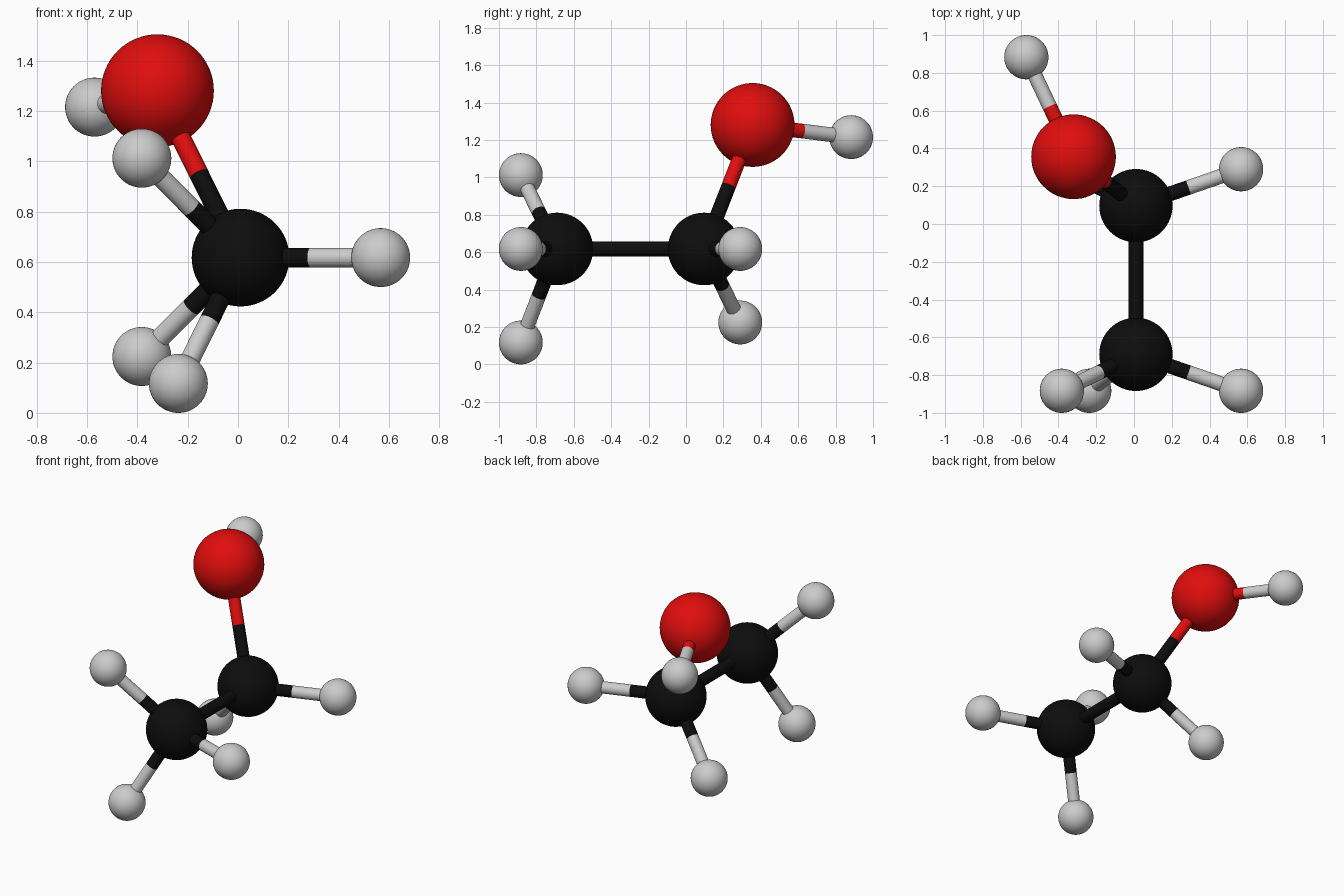
import bpy
from mathutils import Vector

if "Cube" in bpy.data.objects:
    bpy.data.objects.remove(bpy.data.objects["Cube"])


def colour(name, rgb):
    m = bpy.data.materials.new(name)
    m.diffuse_color = (*rgb, 1)
    m.use_nodes = True
    m.node_tree.nodes["Principled BSDF"].inputs["Base Color"].default_value = m.diffuse_color
    return m


# element: (radius, material); hydrogen stays plain grey
KINDS = {
    "carbon": (0.194, colour("black", (0.004, 0.004, 0.004))),
    "oxygen": (0.224, colour("red", (0.75, 0.004, 0.004))),
    "hydrogen": (0.117, None),
}
BOND_RADIUS = 0.039

ATOMS = {
    "carbon_front": (0.01, -0.69, 0.617),
    "carbon_back": (0.01, 0.097, 0.617),
    "oxygen": (-0.32, 0.356, 1.28),
    "hydrogen_front_right": (0.567, -0.883, 0.617),
    "hydrogen_front_top": (-0.382, -0.883, 1.012),
    "hydrogen_front_bottom": (-0.237, -0.883, 0.117),
    "hydrogen_back_right": (0.567, 0.29, 0.617),
    "hydrogen_back_bottom": (-0.382, 0.29, 0.224),
    "hydrogen_on_oxygen": (-0.57, 0.883, 1.215),
}

BONDS = [
    ("carbon_front", "carbon_back"),
    ("carbon_front", "hydrogen_front_right"),
    ("carbon_front", "hydrogen_front_top"),
    ("carbon_front", "hydrogen_front_bottom"),
    ("carbon_back", "hydrogen_back_right"),
    ("carbon_back", "hydrogen_back_bottom"),
    ("carbon_back", "oxygen"),
    ("oxygen", "hydrogen_on_oxygen"),
]


def finish(name, mat):
    ob = bpy.context.object
    ob.name = name
    if mat:
        ob.data.materials.append(mat)
    bpy.ops.object.shade_smooth_by_angle()


def half_bond(atom, other):
    a, b = Vector(ATOMS[atom]), Vector(ATOMS[other])
    mid = (a + b) / 2
    d = mid - a
    bpy.ops.mesh.primitive_cylinder_add(
        vertices=32, radius=BOND_RADIUS, depth=d.length,
        location=(a + mid) / 2, rotation=d.to_track_quat('Z', 'Y').to_euler())
    finish(f"bond_{atom}_to_{other}", KINDS[atom.split("_")[0]][1])


# atoms
for name, pos in ATOMS.items():
    radius, mat = KINDS[name.split("_")[0]]
    bpy.ops.mesh.primitive_uv_sphere_add(
        segments=64, ring_count=32, radius=radius, location=pos)
    finish(name, mat)

# bonds, each half in the colour of its atom
for a, b in BONDS:
    half_bond(a, b)
    half_bond(b, a)
